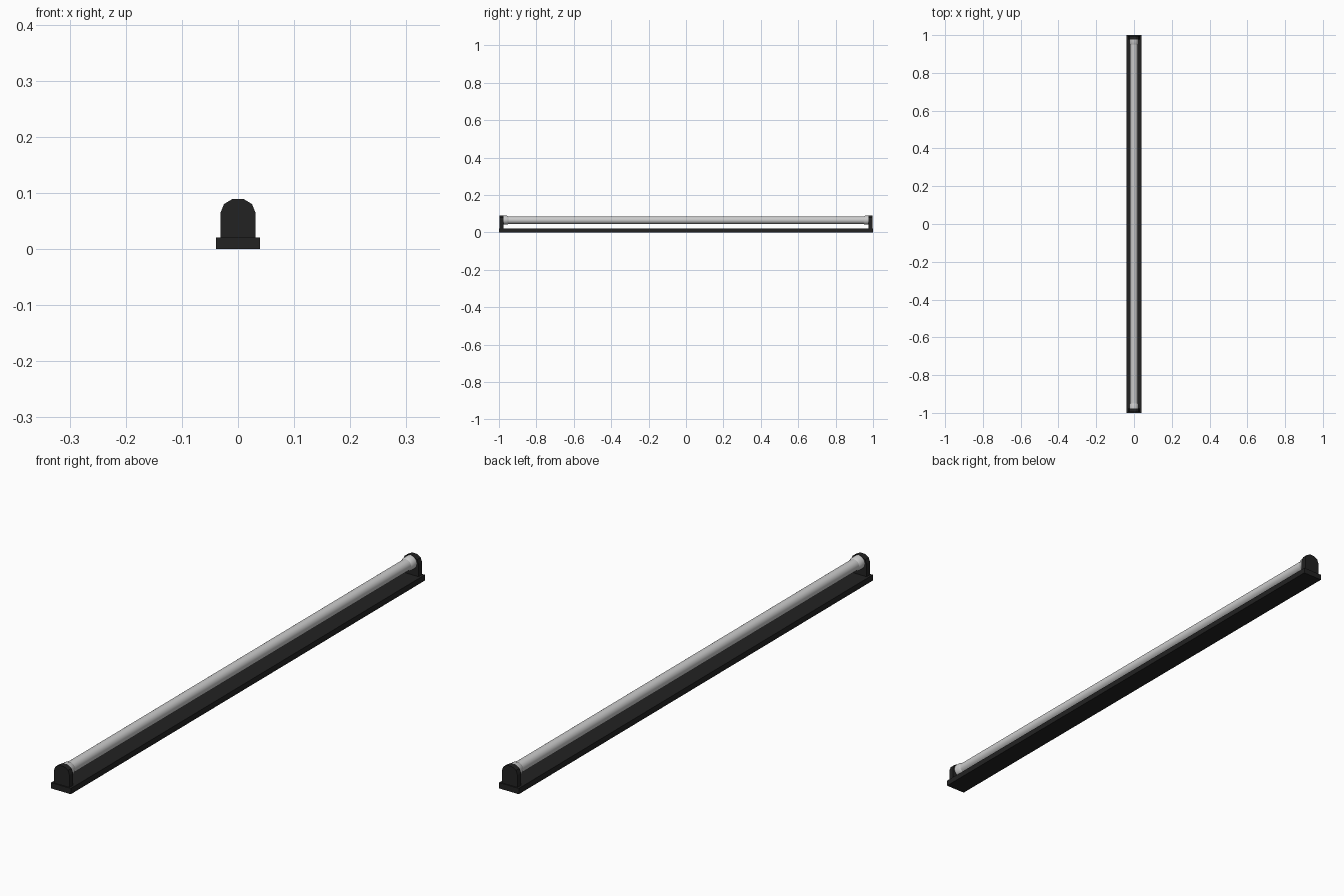
import bpy, bmesh
from math import cos, sin, pi
from mathutils import Matrix

if "Cube" in bpy.data.objects:
    bpy.data.objects.remove(bpy.data.objects["Cube"])

AXIS_Z = 0.065   # height of the tube centre line

dark = bpy.data.materials.new("dark_housing")
dark.diffuse_color = (0.016, 0.016, 0.016, 1)
dark.use_nodes = True
dark.node_tree.nodes["Principled BSDF"].inputs["Base Color"].default_value = dark.diffuse_color


def finish(name, bm, mat=None, smooth=False):
    bmesh.ops.recalc_face_normals(bm, faces=bm.faces)
    me = bpy.data.meshes.new(name)
    bm.to_mesh(me)
    bm.free()
    ob = bpy.data.objects.new(name, me)
    bpy.context.collection.objects.link(ob)
    if mat:
        me.materials.append(mat)
    if smooth:
        bpy.ops.object.select_all(action='DESELECT')
        ob.select_set(True)
        bpy.context.view_layer.objects.active = ob
        bpy.ops.object.shade_smooth_by_angle(angle=0.6)
    return ob


def lathe_y(name, profile, sides=24):
    """Closed round part along y from (y, radius) stations."""
    bm = bmesh.new()
    rings = [[bm.verts.new((r * cos(2 * pi * i / sides), y,
                            AXIS_Z + r * sin(2 * pi * i / sides)))
              for i in range(sides)] for y, r in profile]
    for a, b in zip(rings, rings[1:]):
        for i in range(sides):
            j = (i + 1) % sides
            bm.faces.new((a[i], a[j], b[j], b[i]))
    bm.faces.new(rings[0])
    bm.faces.new(rings[-1])
    return finish(name, bm, smooth=True)


# Long flat base
bm = bmesh.new()
bmesh.ops.create_cube(bm, size=1, matrix=Matrix.Translation((0, 0, 0.0103))
                      @ Matrix.Diagonal((0.078, 2, 0.0206, 1)))
finish("base", bm, dark)

# Glass tube
lathe_y("tube", [(-0.955, 0.02), (0.955, 0.02)])

# Arched holders and tube caps at both ends
arch = [(0.031, 0.02)] + [(0.031 * cos(i * pi / 5), AXIS_Z + 0.0255 * sin(i * pi / 5))
                          for i in range(6)] + [(-0.031, 0.02)]
for side, s in (("front", -1), ("back", 1)):
    bm = bmesh.new()
    face = bm.faces.new([bm.verts.new((x, s * 0.996, z)) for x, z in arch])
    ext = bmesh.ops.extrude_face_region(bm, geom=[face], use_keep_orig=True)
    bmesh.ops.translate(bm, vec=(0, -s * 0.02, 0),
                        verts=[v for v in ext["geom"] if isinstance(v, bmesh.types.BMVert)])
    finish(side + "_holder", bm, dark)
    lathe_y(side + "_tube_cap", [(s * 0.978, 0.024), (s * 0.957, 0.024), (s * 0.948, 0.0195)])
